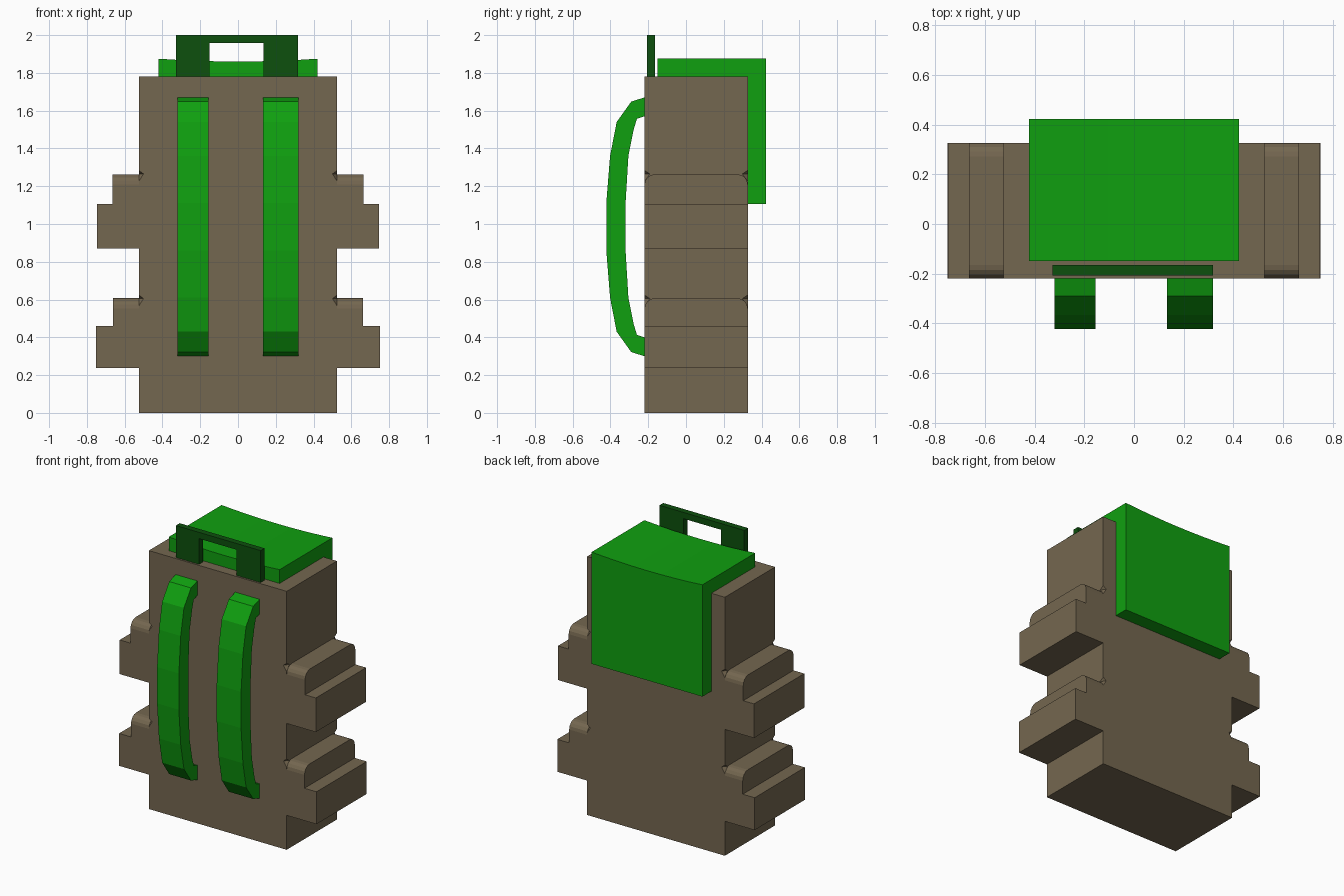
import bpy, bmesh, math
from mathutils import Vector

if "Cube" in bpy.data.objects:
    bpy.data.objects.remove(bpy.data.objects["Cube"])


def material(name, rgb):
    m = bpy.data.materials.new(name)
    m.diffuse_color = (*rgb, 1)
    m.use_nodes = True
    m.node_tree.nodes["Principled BSDF"].inputs["Base Color"].default_value = m.diffuse_color
    return m


BROWN = material("brown canvas", (0.175, 0.135, 0.08))
GREEN = material("green cloth", (0.005, 0.35, 0.005))
DARK = material("dark green webbing", (0.004, 0.08, 0.004))


def finish(name, bm, mat):
    bmesh.ops.recalc_face_normals(bm, faces=bm.faces)
    me = bpy.data.meshes.new(name)
    bm.to_mesh(me)
    bm.free()
    ob = bpy.data.objects.new(name, me)
    bpy.context.collection.objects.link(ob)
    if mat:
        me.materials.append(mat)
    return ob


def extrude(name, pts, axis, a, b, mat, steps=1, sag=None):
    """Extrude a closed 2D profile along an axis (0 = x with y,z points; 1 = y with x,z points)."""
    bm = bmesh.new()
    rings = []
    for i in range(steps + 1):
        t = i / steps
        d = a + (b - a) * t
        ring = []
        for u, z in pts:
            if sag and z > sag[0]:
                z -= sag[1] * 4 * t * (1 - t)
            ring.append(bm.verts.new((d, u, z) if axis == 0 else (u, d, z)))
        rings.append(ring)
    n = len(pts)
    for r, s in zip(rings, rings[1:]):
        for i in range(n):
            j = (i + 1) % n
            bm.faces.new((r[i], r[j], s[j], s[i]))
    bm.faces.new(rings[0])
    bm.faces.new(rings[-1])
    return finish(name, bm, mat)


def rect(u0, u1, z0, z1):
    return [(u0, z0), (u1, z0), (u1, z1), (u0, z1)]


Y0, Y1, W = -0.22, 0.327, 0.525

# main bag
body = extrude("bag_body", rect(Y0, Y1, 0, 1.78), 0, -W, W, BROWN)

# small pinched notches in the bag corners above each pocket
bm = bmesh.new()
for z in (1.265, 0.605):
    for sx in (-1, 1):
        for y, sy in ((Y0, -1), (Y1, 1)):
            vs = [bm.verts.new(p) for p in (
                (sx * 0.535, y + sy * 0.012, z - 0.07), (sx * 0.535, y + sy * 0.012, z + 0.035),
                (sx * 0.495, y + sy * 0.006, z), (sx * 0.53, y - sy * 0.035, z))]
            for i in range(4):
                bm.faces.new([v for k, v in enumerate(vs) if k != i])
cutter = finish("notch_cutter", bm, None)
cutter.hide_render = True
cutter.hide_viewport = True
cut = body.modifiers.new("notches", 'BOOLEAN')
cut.operation = 'DIFFERENCE'
cut.object = cutter

# side pockets with rounded lids: bottom, pocket top, lid top, pocket width, lid width
for level, z0, z1, z2, xp, xl in (("upper", 0.87, 1.105, 1.263, 0.747, 0.665),
                                  ("lower", 0.237, 0.46, 0.607, 0.752, 0.661)):
    r = 0.055
    lid = [(Y0, z1), (Y1, z1)]
    for yc, start in ((Y1 - r, 0), (Y0 + r, 90)):
        for k in range(5):
            a = math.radians(start + 22.5 * k)
            lid.append((yc + r * math.cos(a), z2 - r + r * math.sin(a)))
    for side, s in (("left", -1), ("right", 1)):
        extrude(f"{side}_{level}_pocket", rect(Y0, Y1, z0, z1), 0, s * W, s * xp, BROWN)
        extrude(f"{side}_{level}_pocket_lid", lid, 0, s * W, s * xl, BROWN)

# top flap folding down the back, sagging slightly in the middle
flap = [(-0.15, 1.78), (Y1, 1.78), (Y1, 1.105), (0.424, 1.105), (0.424, 1.875), (-0.15, 1.875)]
extrude("top_flap", flap, 0, -0.422, 0.422, GREEN, 8, (1.8, 0.015))

# shoulder straps, mirrored about mid height
outer = [(Y0, 1.67), (-0.29, 1.648), (-0.367, 1.54), (-0.402, 1.36), (-0.422, 1.11)]
inner = [(Y0, 1.57), (-0.26, 1.557), (-0.277, 1.5), (-0.305, 1.36), (-0.32, 1.11)]
flip = lambda p: [(y, 1.97 - z) for y, z in reversed(p)]
profile = outer + flip(outer) + [(y, 1.97 - z) for y, z in inner] + inner[::-1]
for side, a, b in (("left", -0.321, -0.155), ("right", 0.133, 0.319)):
    extrude(f"{side}_shoulder_strap", profile, 0, a, b, GREEN)

# carrying handle
grip = [(-0.328, 1.78), (-0.152, 1.78), (-0.152, 1.957), (0.135, 1.957),
        (0.135, 1.78), (0.318, 1.78), (0.318, 2.0), (-0.328, 2.0)]
extrude("carry_handle", grip, 1, -0.207, -0.165, DARK)
